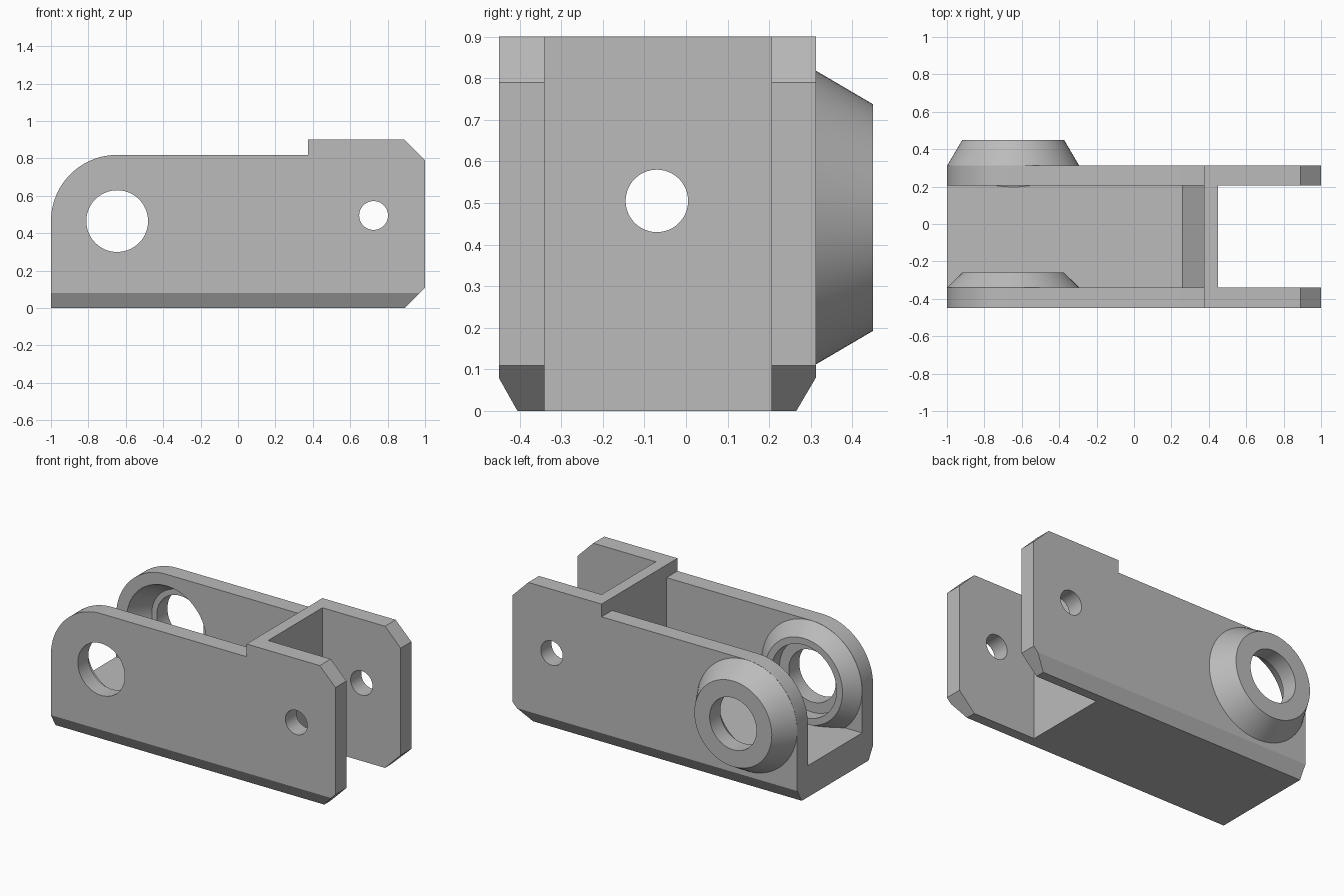
import bpy, bmesh, math

old = bpy.data.objects.get("Cube")
if old:
    bpy.data.objects.remove(old, do_unlink=True)

grey = bpy.data.materials.new("plain grey")
grey.use_nodes = True
colour = (0.5, 0.5, 0.5, 1)
grey.diffuse_color = colour
grey.node_tree.nodes["Principled BSDF"].inputs["Base Color"].default_value = colour

PIVOT = (-0.646, 0.465)
BORE = 0.165


def loft(name, rings):
    """Closed solid through matching rings of points."""
    bm = bmesh.new()
    loops = [[bm.verts.new(p) for p in ring] for ring in rings]
    for a, b in zip(loops, loops[1:]):
        for i in range(len(a)):
            j = (i + 1) % len(a)
            bm.faces.new((a[i], a[j], b[j], b[i]))
    bm.faces.new(loops[0][::-1])
    bm.faces.new(loops[-1])
    bmesh.ops.recalc_face_normals(bm, faces=bm.faces[:])
    mesh = bpy.data.meshes.new(name)
    bm.to_mesh(mesh)
    bm.free()
    mesh.materials.append(grey)
    obj = bpy.data.objects.new(name, mesh)
    bpy.context.collection.objects.link(obj)
    return obj


def place(a, b, depth, axis):
    return (a, depth, b) if axis == "y" else (depth, a, b)


def prism(name, profile, start, end, axis="y"):
    """Extrude a profile: (x, z) along y, or (y, z) along x."""
    return loft(name, [[place(a, b, d, axis) for a, b in profile] for d in (start, end)])


def lathe(name, centre, steps, axis="y"):
    """Round solid from (position, radius) steps along an axis."""
    angles = [math.tau * i / 96 for i in range(96)]
    return loft(name, [[place(centre[0] + r * math.cos(t), centre[1] + r * math.sin(t), d, axis)
                        for t in angles] for d, r in steps])


def combine(target, other, operation):
    mod = target.modifiers.new(operation.lower(), "BOOLEAN")
    mod.operation, mod.solver, mod.object = operation, "EXACT", other
    bpy.context.view_layer.update()
    with bpy.context.temp_override(object=target, active_object=target):
        bpy.ops.object.modifier_apply(modifier=mod.name)
    bpy.data.objects.remove(other, do_unlink=True)


# Solid body outline: rounded pivot end, raised and clipped fork end
arc = [(PIVOT[0] + 0.354 * math.cos(t), PIVOT[1] + 0.354 * math.sin(t))
       for t in (math.pi / 2 * (1 + i / 24) for i in range(25))]
outline = [(-1, 0), (0.89, 0), (1, 0.11), (1, 0.79), (0.89, 0.9), (0.375, 0.9), (0.375, 0.819)] + arc
bracket = prism("bracket", outline, -0.45, 0.312)

# Channel with a sloped end, and the fork slot beyond the cross web
channel = [(-1.2, 0.2), (0.26, 0.2), (0.375, 0.43), (0.375, 1.2), (-1.2, 1.2)]
slot = [(0.45, -0.2), (1.2, -0.2), (1.2, 1.2), (0.45, 1.2)]
for name, profile in (("channel_cutter", channel), ("slot_cutter", slot)):
    combine(bracket, prism(name, profile, -0.34, 0.205), "DIFFERENCE")

# Bevelled lower edges
for inner, run in ((-0.405, -0.045), (0.265, 0.047)):
    wedge = [(inner - run, -0.08), (inner + 3 * run, 0.24), (inner + 3 * run, -0.08)]
    combine(bracket, prism("edge_cutter", wedge, -1.2, 1.2, "x"), "DIFFERENCE")

# Conical pivot bosses, rooted inside the side plates
bosses = {
    "front_boss": [(-0.39, 0.3), (-0.34, 0.353), (-0.26, 0.272)],
    "back_boss": [(0.26, 0.3), (0.312, 0.353), (0.45, 0.272)],
}
for name, steps in bosses.items():
    combine(bracket, lathe(name, PIVOT, steps), "UNION")

# Stepped pivot bores, pin hole and web hole
cutters = [
    lathe("front_bore", PIVOT, [(-0.6, BORE), (-0.345, BORE), (-0.345, 0.23), (-0.2, 0.23)]),
    lathe("back_bore", PIVOT, [(0.17, 0.2), (0.205, 0.28), (0.343, 0.2), (0.343, BORE), (0.6, BORE)]),
    lathe("pin_hole", (0.725, 0.495), [(-0.6, 0.077), (0.6, 0.077)]),
    lathe("web_hole", (-0.07, 0.505), [(0.3, 0.075), (0.6, 0.075)], "x"),
]
for cutter in cutters:
    combine(bracket, cutter, "DIFFERENCE")

bpy.ops.object.select_all(action="DESELECT")
bracket.select_set(True)
bpy.context.view_layer.objects.active = bracket
bpy.ops.object.shade_smooth_by_angle(angle=math.radians(25))
